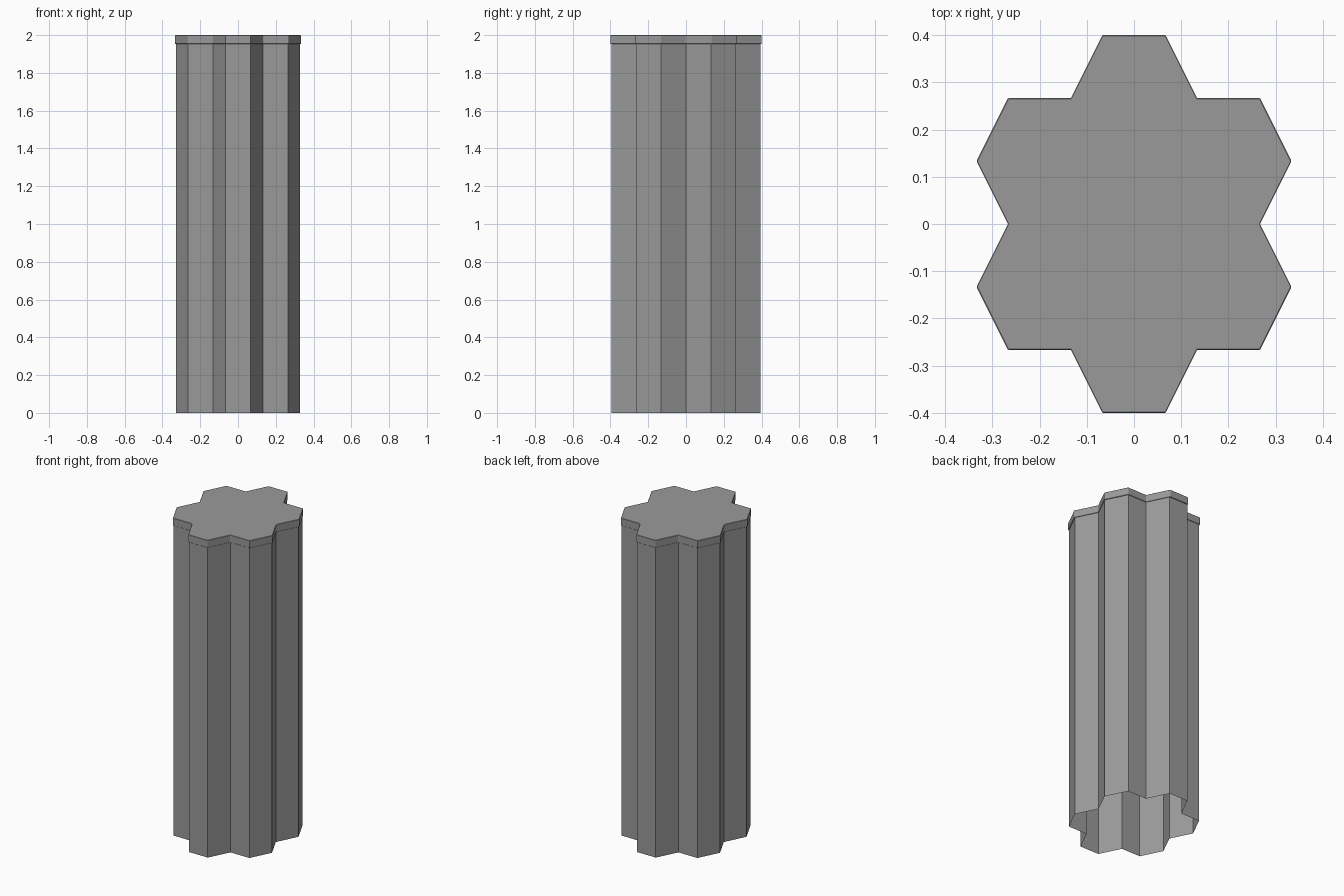
import bpy, bmesh

if "Cube" in bpy.data.objects:
    bpy.data.objects.remove(bpy.data.objects["Cube"])

# Outline of seven packed hexagons, on a grid of hexagon half-widths
U, V = 0.4 / 6, 0.4 / 3
right_half = [(1, -3), (2, -2), (4, -2), (5, -1), (4, 0),
              (5, 1), (4, 2), (2, 2), (1, 3)]
outline = [(x * U, y * V) for x, y in right_half]
outline += [(-x, y) for x, y in reversed(outline)]

# Dark grey
grey = bpy.data.materials.new("dark_grey")
grey.diffuse_color = (0.323, 0.323, 0.323, 1)
grey.use_nodes = True
grey.node_tree.nodes["Principled BSDF"].inputs["Base Color"].default_value = grey.diffuse_color


def extrude_outline(name, z0, z1, scale, capped):
    bm = bmesh.new()
    rings = [[bm.verts.new((x * scale, y * scale, z)) for x, y in outline]
             for z in (z0, z1)]
    low, high = rings
    n = len(low)
    for i in range(n):
        j = (i + 1) % n
        bm.faces.new((low[i], low[j], high[j], high[i]))
    if capped:
        bm.faces.new(high)
        bm.faces.new(low[::-1])
    mesh = bpy.data.meshes.new(name)
    bm.to_mesh(mesh)
    bm.free()
    mesh.materials.append(grey)
    obj = bpy.data.objects.new(name, mesh)
    bpy.context.collection.objects.link(obj)
    return obj


# Hollow column shell, open at the bottom
extrude_outline("column_shell", 0.0, 1.953, 0.988, False)

# Slightly overhanging lid with a tiny chamfer
lid = extrude_outline("lid", 1.953, 2.0, 1.0, True)
bevel = lid.modifiers.new("chamfer", 'BEVEL')
bevel.width = 0.0015
bevel.segments = 1
